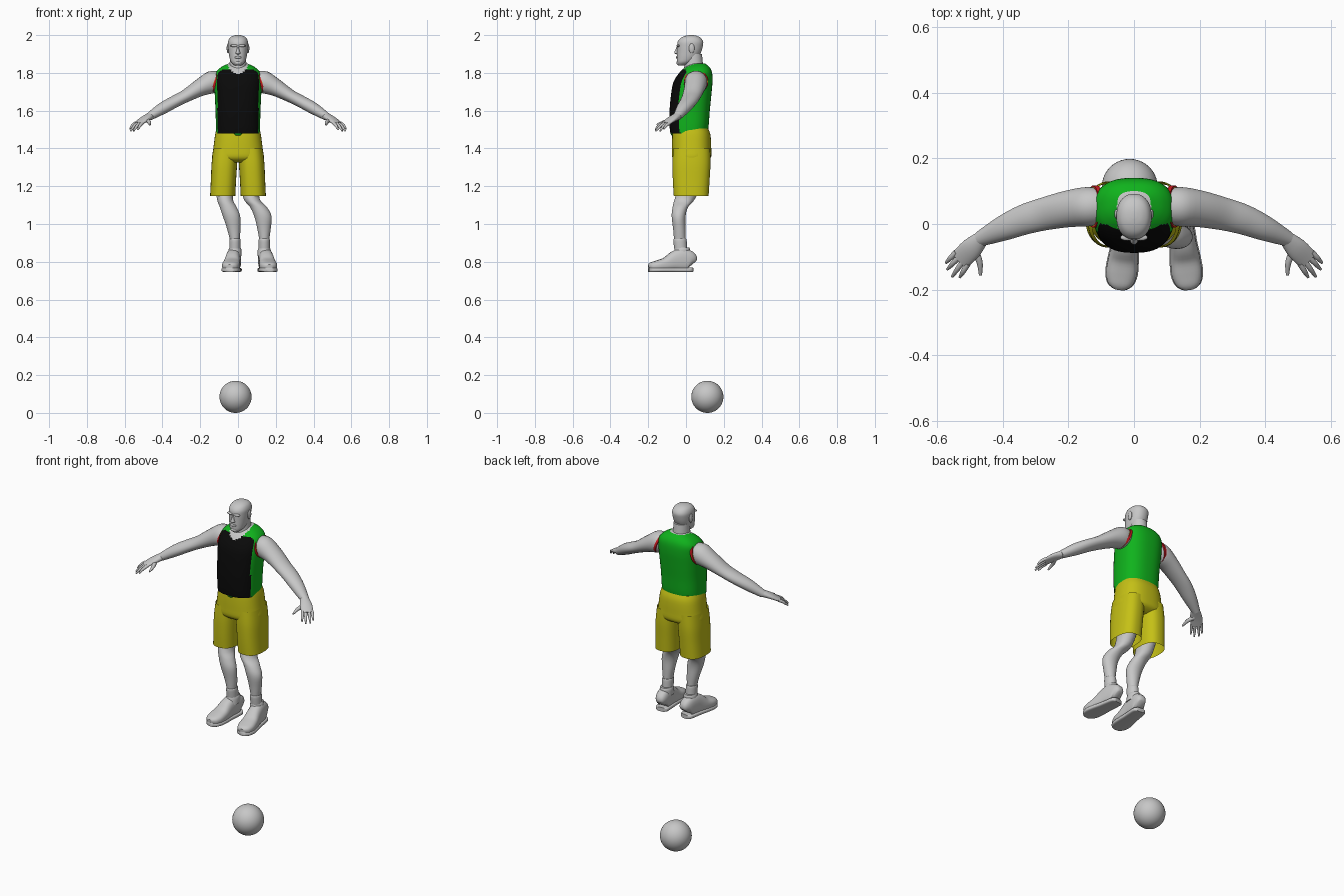
import bpy, bmesh, math
from mathutils import Vector, Matrix

if "Cube" in bpy.data.objects:
    bpy.data.objects.remove(bpy.data.objects["Cube"], do_unlink=True)


def material(name, rgb):
    m = bpy.data.materials.new(name)
    m.use_nodes = True
    m.diffuse_color = (*rgb, 1)
    bsdf = m.node_tree.nodes["Principled BSDF"]
    bsdf.inputs["Base Color"].default_value = (*rgb, 1)
    bsdf.inputs["Roughness"].default_value = 0.7
    return m


grey = material("plain grey", (0.57, 0.57, 0.57))
black = material("black fabric", (0.003, 0.003, 0.003))
green = material("green fabric", (0.005, 0.45, 0.012))
yellow = material("yellow fabric", (0.56, 0.53, 0.008))
red = material("red trim", (0.6, 0.01, 0.015))


def finish(name, bm, mats, rule=None):
    """Turn a bmesh into a smooth object, colouring faces by a rule."""
    bmesh.ops.recalc_face_normals(bm, faces=bm.faces)
    if rule:
        for f in bm.faces:
            f.material_index = rule(f.calc_center_median())
    mesh = bpy.data.meshes.new(name)
    bm.to_mesh(mesh)
    bm.free()
    for m in mats:
        mesh.materials.append(m)
    ob = bpy.data.objects.new(name, mesh)
    bpy.context.collection.objects.link(ob)
    bpy.ops.object.select_all(action="DESELECT")
    ob.select_set(True)
    bpy.context.view_layer.objects.active = ob
    bpy.ops.object.shade_smooth_by_angle(angle=math.radians(50))
    return ob


def spline(rows, steps):
    """Catmull-Rom interpolation of whole rows."""
    rows = [Vector(r) for r in rows]
    out = []
    for i in range(len(rows) - 1):
        p1, p2 = rows[i], rows[i + 1]
        p0, p3 = rows[max(i - 1, 0)], rows[min(i + 2, len(rows) - 1)]
        for k in range(steps):
            t = k / steps
            out.append(p1 + (p2 - p0) * (t / 2)
                       + (p0 * 2 - p1 * 5 + p2 * 4 - p3) * (t * t / 2)
                       + (p1 * 3 - p0 - p2 * 3 + p3) * (t ** 3 / 2))
    return out + [rows[-1]]


def loft(name, rows, mats, power=2, seg=24, steps=4, level=False, caps=True, rule=None):
    """Skin rings (x, y, z, half width, half depth) along a path."""
    rows = spline(rows, steps)
    bm = bmesh.new()
    rings = []
    for i, r in enumerate(rows):
        centre = Vector(r[:3])
        u, v = Vector((1, 0, 0)), Vector((0, 1, 0))
        if not level:
            t = Vector(rows[min(i + 1, len(rows) - 1)][:3]) - Vector(rows[max(i - 1, 0)][:3])
            u = t.cross(Vector((0, 0, 1))).normalized()
            v = u.cross(t).normalized()
        ring = []
        for k in range(seg):
            a = math.tau * (k + 0.5) / seg
            c, s = math.cos(a), math.sin(a)
            pc = math.copysign(abs(c) ** (2 / power), c)
            ps = math.copysign(abs(s) ** (2 / power), s)
            ring.append(bm.verts.new(centre + u * (pc * r[3]) + v * (ps * r[4])))
        rings.append(ring)
    for a, b in zip(rings, rings[1:]):
        for k in range(seg):
            n = (k + 1) % seg
            bm.faces.new((a[k], a[n], b[n], b[k]))
    if caps:
        bm.faces.new(rings[0])
        bm.faces.new(rings[-1])
    return finish(name, bm, mats, rule)


def slices(rows):
    """Rows (z, front y, back y, half width, centre x) to level rings."""
    return [(x, (f + b) / 2, z, w, (b - f) / 2) for z, f, b, w, x in rows]


def ellipsoid(name, centre, radii, mat, seg=20):
    bm = bmesh.new()
    bmesh.ops.create_uvsphere(bm, u_segments=seg, v_segments=seg // 2 + 2, radius=1,
                              matrix=Matrix.Translation(centre) @ Matrix.Diagonal((*radii, 1)))
    return finish(name, bm, [mat])


# Ball
ellipsoid("ball", (-0.013, 0.113, 0.085), (0.085,) * 3, grey, 40)


# Sleeveless shirt: black front panel, green back, bare skin inside the neckline
def shirt_colour(c):
    if c.z > 1.7 and (c.x / 0.055) ** 2 + ((c.y - 0.03) / 0.07) ** 2 < 1:
        return 2
    front = c.y < (-0.012 if c.z < 1.7 else 0.0)
    return 0 if front and abs(c.x) < 0.108 and c.z < 1.815 else 1


loft("shirt", slices([
    (1.48, -0.083, 0.112, 0.115, 0), (1.52, -0.087, 0.12, 0.117, 0),
    (1.6, -0.087, 0.126, 0.119, 0), (1.68, -0.08, 0.134, 0.123, 0),
    (1.75, -0.067, 0.14, 0.125, 0), (1.8, -0.036, 0.138, 0.118, 0),
    (1.83, -0.005, 0.125, 0.09, 0), (1.85, 0.03, 0.1, 0.05, 0)]),
    [black, green, grey], power=2.5, seg=64, steps=6, level=True, rule=shirt_colour)
ellipsoid("shirt_tail", (0, -0.068, 1.484), (0.024, 0.014, 0.018), green)

# Neck and head
loft("neck", slices([(1.78, -0.02, 0.1, 0.055, 0), (1.83, -0.01, 0.092, 0.046, 0),
                     (1.9, -0.005, 0.085, 0.042, 0)]), [grey], level=True)
loft("head", slices([
    (1.838, -0.04, -0.008, 0.016, 0), (1.855, -0.048, 0.03, 0.036, 0),
    (1.88, -0.049, 0.062, 0.045, 0), (1.91, -0.048, 0.08, 0.05, 0),
    (1.94, -0.047, 0.089, 0.053, 0), (1.965, -0.044, 0.091, 0.053, 0),
    (1.985, -0.028, 0.078, 0.044, 0), (1.996, -0.004, 0.057, 0.027, 0),
    (2.0, 0.018, 0.038, 0.008, 0)]), [grey], power=2.2, seg=32, level=True)
loft("nose", slices([(1.938, -0.05, -0.03, 0.005, 0), (1.915, -0.06, -0.03, 0.009, 0),
                     (1.904, -0.062, -0.03, 0.013, 0), (1.898, -0.05, -0.03, 0.008, 0)]),
     [grey], level=True, seg=12)
ellipsoid("lips", (0, -0.045, 1.882), (0.02, 0.009, 0.007), grey)
ellipsoid("chin", (0, -0.038, 1.853), (0.02, 0.013, 0.012), grey)

for side, s in (("left", 1), ("right", -1)):
    ellipsoid(side + "_brow", (s * 0.02, -0.041, 1.944), (0.022, 0.01, 0.007), grey)
    ellipsoid(side + "_ear", (s * 0.053, 0.03, 1.93), (0.007, 0.015, 0.026), grey)

    def mirrored(rows):
        return [(s * r[0], *r[1:]) for r in rows]

    # Arm, bent slightly forward and down
    loft(side + "_arm", mirrored([
        (0.09, 0.053, 1.768, 0.048, 0.042), (0.135, 0.053, 1.752, 0.06, 0.059),
        (0.2, 0.046, 1.722, 0.056, 0.046), (0.275, 0.03, 1.679, 0.05, 0.034),
        (0.335, 0.013, 1.648, 0.046, 0.032), (0.4, -0.014, 1.612, 0.038, 0.031),
        (0.47, -0.046, 1.568, 0.023, 0.021)]), [grey])

    # Armhole trims
    loft(side + "_armhole_trim", mirrored([(0.113, 0.053, 1.752, 0.065, 0.064),
                                           (0.125, 0.053, 1.756, 0.064, 0.062)]),
         [red], seg=32, steps=1)
    loft(side + "_armhole_lining", mirrored([(0.12, 0.053, 1.752, 0.06, 0.06),
                                             (0.127, 0.053, 1.755, 0.06, 0.059)]),
         [yellow], seg=32, steps=1)

    # Hand with four fingers and a thumb
    loft(side + "_palm", mirrored([
        (0.46, -0.04, 1.574, 0.022, 0.02), (0.495, -0.075, 1.555, 0.033, 0.016),
        (0.53, -0.11, 1.53, 0.032, 0.01)]), [grey])
    tips = [(0.572, -0.118, 1.503), (0.568, -0.138, 1.492),
            (0.553, -0.16, 1.492), (0.53, -0.162, 1.5)]
    for i, tip in enumerate(tips):
        off = 0.018 - 0.012 * i
        base = Vector((0.523 + off, -0.103 + off, 1.535))
        mid = base.lerp(Vector(tip), 0.55) + Vector((0, 0, 0.005))
        loft(f"{side}_finger_{i + 1}", mirrored([
            (*base, 0.009, 0.009), (*mid, 0.008, 0.008), (*tip, 0.004, 0.004)]), [grey], seg=10)
    loft(side + "_thumb", mirrored([
        (0.488, -0.075, 1.552, 0.014, 0.012), (0.47, -0.115, 1.54, 0.01, 0.01),
        (0.467, -0.155, 1.525, 0.005, 0.005)]), [grey], seg=10)

    # Leg of the shorts, open at the hem
    loft(side + "_shorts_leg", slices([
        (1.4, -0.068, 0.128, 0.066, s * 0.065), (1.32, -0.072, 0.13, 0.068, s * 0.072),
        (1.23, -0.07, 0.125, 0.067, s * 0.077), (1.148, -0.065, 0.12, 0.067, s * 0.081)]),
        [yellow], power=2.5, seg=32, level=True, caps=False)

# Hips of the shorts
loft("shorts_hips", slices([
    (1.505, -0.068, 0.118, 0.114, 0), (1.47, -0.073, 0.13, 0.122, 0),
    (1.4, -0.075, 0.134, 0.131, 0), (1.35, -0.072, 0.131, 0.137, 0),
    (1.325, -0.04, 0.09, 0.12, 0)]), [yellow], power=2.5, seg=40, level=True)

# Legs and shoes: the centre line of each leg drifts sideways below the knee
stance = {"left": (0.068, 0.07, 0.108, 0.132, 0.138, 0.139),
          "right": (-0.068, -0.07, -0.052, -0.034, -0.022, -0.016)}
shape = [(1.26, -0.02, 0.1, 0.055), (1.14, -0.058, 0.052, 0.043), (1.09, -0.071, 0.012, 0.045),
         (1.04, -0.076, -0.002, 0.046), (0.97, -0.068, -0.002, 0.035), (0.9, -0.062, -0.002, 0.025)]
shoe = [(0.036, 0.79, 0.02, 0.024), (0.022, 0.802, 0.034, 0.052), (-0.02, 0.809, 0.038, 0.062),
        (-0.06, 0.802, 0.04, 0.054), (-0.105, 0.786, 0.045, 0.038),
        (-0.15, 0.778, 0.047, 0.03), (-0.183, 0.773, 0.037, 0.024), (-0.198, 0.77, 0.018, 0.015)]

for side, xs in stance.items():
    out = 1 if side == "left" else -1
    ankle = xs[-1]
    loft(side + "_leg", slices([(*r, x) for r, x in zip(shape, xs)]
                               + [(0.83, -0.055, 0.0, 0.026, ankle)]), [grey], level=True)
    loft(side + "_sock_cuff", slices([(0.922, -0.064, 0.001, 0.027, ankle),
                                      (0.912, -0.067, 0.004, 0.03, ankle),
                                      (0.87, -0.063, 0.006, 0.03, ankle)]), [grey], level=True)

    def toe_out(y):
        return ankle + out * (0.004 - 0.12 * y)

    loft(side + "_shoe", [(toe_out(y), y, z, a, b) for y, z, a, b in shoe], [grey], power=2.6)
    loft(side + "_sole", [(toe_out(y), y, 0.757, a + 0.003, 0.012) for y, z, a, b in shoe],
         [grey], power=4)
    loft(side + "_shoe_collar", slices([(0.83, -0.068, 0.02, 0.036, ankle),
                                        (0.862, -0.062, 0.022, 0.035, ankle),
                                        (0.875, -0.058, 0.018, 0.03, ankle)]), [grey], level=True)
